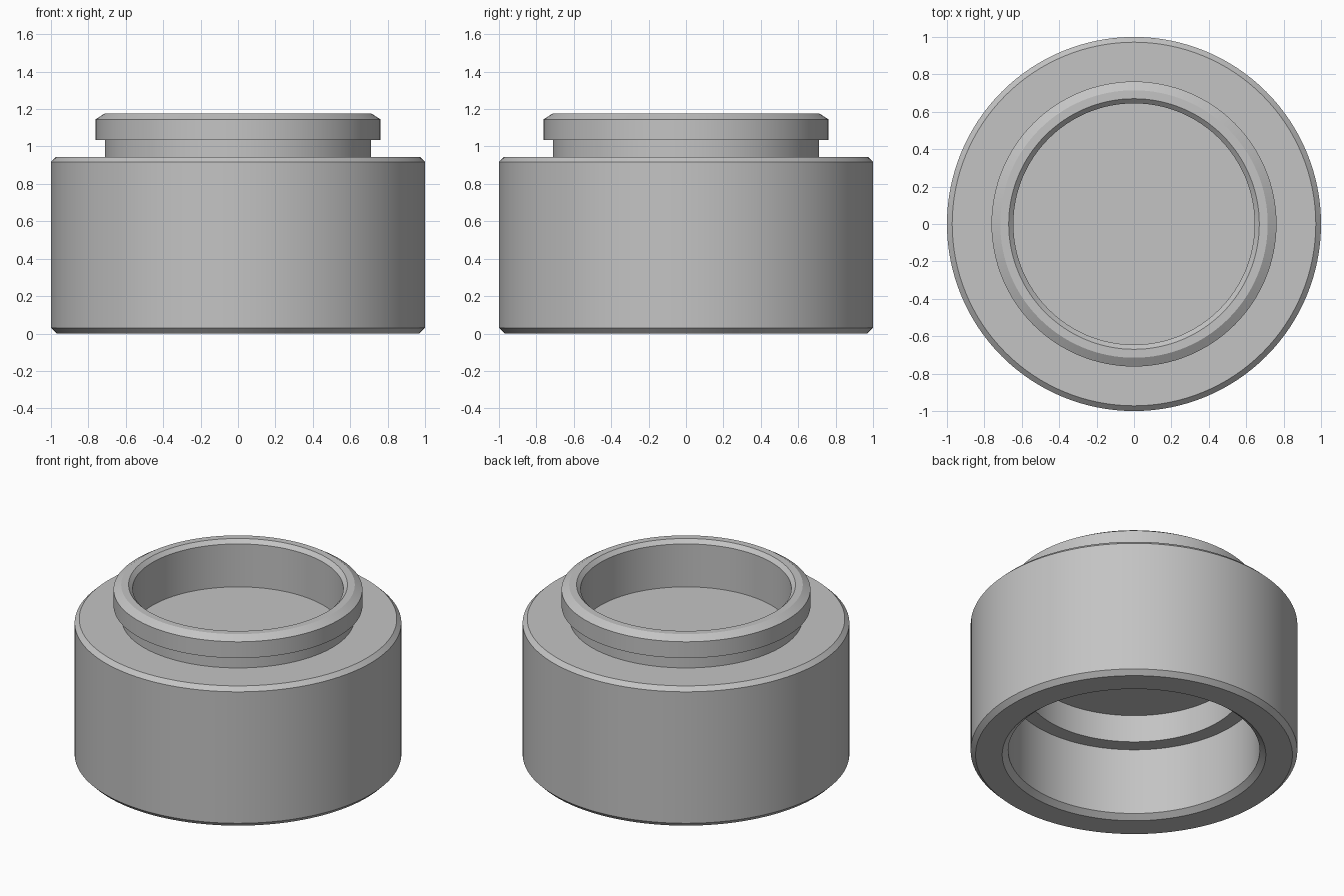
import bpy, bmesh, math
from mathutils import Matrix

if "Cube" in bpy.data.objects:
    bpy.data.objects.remove(bpy.data.objects["Cube"])

grey = bpy.data.materials.new("plain_grey")
grey.use_nodes = True
GREY = (0.55, 0.55, 0.55, 1)
grey.diffuse_color = GREY
grey.node_tree.nodes["Principled BSDF"].inputs["Base Color"].default_value = GREY


def add_object(name, bm):
    bmesh.ops.recalc_face_normals(bm, faces=bm.faces)
    mesh = bpy.data.meshes.new(name)
    bm.to_mesh(mesh)
    bm.free()
    mesh.materials.append(grey)
    obj = bpy.data.objects.new(name, mesh)
    bpy.context.collection.objects.link(obj)
    return obj


def lathe(name, profile, steps=128):
    """Revolve an (r, z) profile around the z axis."""
    bm = bmesh.new()
    verts = [bm.verts.new((r, 0, z)) for r, z in profile]
    edges = [bm.edges.new(pair) for pair in zip(verts, verts[1:])]
    bmesh.ops.spin(bm, geom=verts + edges, axis=(0, 0, 1), cent=(0, 0, 0),
                   angle=math.tau, steps=steps, use_duplicate=False)
    bmesh.ops.remove_doubles(bm, verts=bm.verts, dist=1e-4)
    return add_object(name, bm)


# Stepped housing: upper cup, collar, groove, outer wall, lower socket
housing = lathe("housing", [
    (0, 0.86), (0.645, 0.86), (0.645, 1.15), (0.67, 1.175),   # upper cup
    (0.715, 1.175), (0.762, 1.145), (0.762, 1.035),           # collar
    (0.712, 1.035), (0.712, 0.945),                           # groove
    (0.972, 0.945), (1.0, 0.918), (1.0, 0.03), (0.97, 0),     # outer wall
    (0.807, 0), (0.77, 0.03), (0.77, 0.48),                   # lower socket
    (0.672, 0.48), (0.672, 0.665), (0, 0.665),                # inner recess
])

# Small keyway cut up into the ledge inside the socket
bm = bmesh.new()
bmesh.ops.create_cube(bm, size=1, matrix=Matrix.Translation((0.676, -0.085, 0.51))
                      @ Matrix.Diagonal((0.152, 0.11, 0.12, 1)))
cutter = add_object("keyway_cutter", bm)
cutter.hide_render = True
cutter.hide_set(True)

cut = housing.modifiers.new("keyway", "BOOLEAN")
cut.operation = "DIFFERENCE"
cut.solver = "EXACT"
cut.object = cutter

bpy.ops.object.select_all(action="DESELECT")
housing.select_set(True)
bpy.context.view_layer.objects.active = housing
bpy.ops.object.modifier_apply(modifier=cut.name)
bpy.data.objects.remove(cutter)
bpy.ops.object.shade_smooth_by_angle(angle=math.radians(25))
